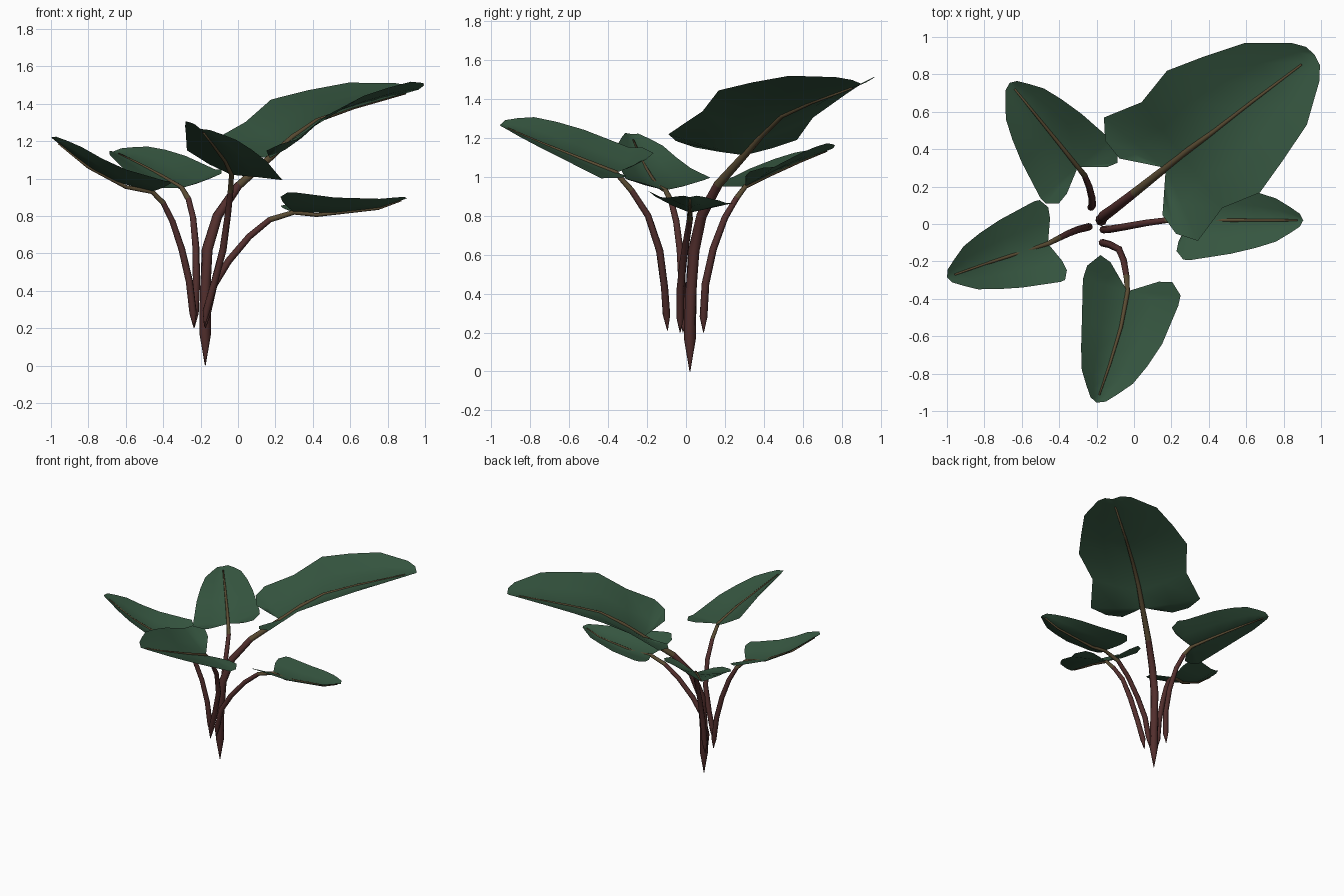
import bpy, bmesh
from mathutils import Vector

if "Cube" in bpy.data.objects:
    bpy.data.objects.remove(bpy.data.objects["Cube"])


def material(name, rgb):
    m = bpy.data.materials.new(name)
    m.diffuse_color = (*rgb, 1)
    m.use_nodes = True
    m.node_tree.nodes["Principled BSDF"].inputs["Base Color"].default_value = m.diffuse_color
    return m


GREEN = material("leaf_green", (0.036, 0.092, 0.051))
RED = material("stem_red", (0.085, 0.028, 0.026))
OLIVE = material("midrib_olive", (0.10, 0.07, 0.032))

# Half outlines from notch to tip: (position along midrib, half width, lift factor)
ARROW = [(-.17, .23, 1), (-.2, .34, 1), (-.1, .435, 1), (0, .44, 1), (.36, .37, 1),
         (.58, .305, 1), (.76, .235, 1), (.88, .145, 1), (.97, .07, 1)]
BROAD = [(-.167, .19, .8), (-.17, .313, .9), (-.1, .415, 1), (.11, .356, 1.5), (.32, .41, 1.05),
         (.52, .35, 1), (.74, .275, 1), (.94, .125, 1), (.99, .06, 1)]


def finish(bm, name, mats):
    me = bpy.data.meshes.new(name)
    bm.to_mesh(me)
    bm.free()
    for m in mats:
        me.materials.append(m)
    for p in me.polygons:
        p.use_smooth = True
    ob = bpy.data.objects.new(name, me)
    bpy.context.collection.objects.link(ob)
    return ob


def make_stem(name, pts, notch, r_base, r_notch, r_tip, sides=8):
    """Tapered tube with a pointed foot, carrying on as the leaf midrib."""
    bm = bmesh.new()
    rings = []
    last = len(pts) - 1
    for i, p in enumerate(pts):
        if i == 0:
            r = 0.002
        elif i <= notch:
            r = r_base + (r_notch - r_base) * ((i - 1) / (notch - 1)) ** 2
        else:
            r = r_notch + (r_tip - r_notch) * (i - notch) / (last - notch)
        d = (pts[min(i + 1, last)] - pts[max(i - 1, 0)]).normalized()
        ret = bmesh.ops.create_circle(bm, segments=sides, radius=r)
        q = d.to_track_quat('Z', 'Y')
        for v in ret['verts']:
            v.co = q @ v.co + p
        rings.append(ret['verts'])
    for i, (a, b) in enumerate(zip(rings, rings[1:])):
        # match each ring to its neighbour to avoid twisting
        ca, cb = pts[i], pts[i + 1]
        ref = (a[0].co - ca).normalized()
        k = max(range(sides), key=lambda j: (b[j].co - cb).normalized().dot(ref))
        b[:] = b[k:] + b[:k]
        for j in range(sides):
            n = (j + 1) % sides
            f = bm.faces.new((a[j], a[n], b[n], b[j]))
            f.material_index = 1 if i >= notch - 1 else 0
    bm.faces.new(rings[-1])
    bmesh.ops.recalc_face_normals(bm, faces=bm.faces)
    finish(bm, name, (RED, OLIVE))


def make_blade(name, spine, outline, halves):
    """Folded blade; halves = (lobe slope, tip slope, width, lobe length) left and right."""
    flat = spine[-1] - spine[0]
    flat.z = 0
    length = flat.length
    fwd = flat.normalized()
    along = [(p - spine[0]).dot(fwd) / length for p in spine]

    def on_spine(s):
        s = min(max(s, 0), 1)
        for a, b, p, q in zip(along, along[1:], spine, spine[1:]):
            if s <= b + 1e-6:
                return p.lerp(q, (s - a) / (b - a))
        return spine[-1].copy()

    bm = bmesh.new()
    for side, (lobe, tip, width, back) in zip((1, -1), halves):
        out = Vector((-fwd.y, fwd.x, 0)) * side
        rows = [[on_spine(0)] * 3]
        for s, w, factor in outline:
            w *= length * width
            root = on_spine(s)
            edge = root + out * w + fwd * min(s, 0) * length * back
            slope = (lobe + (tip - lobe) * max(s, 0)) * factor
            mid = root.lerp(edge, 0.5)
            mid.z += w * slope * 0.43
            edge.z += w * slope
            rows.append([root, mid, edge])
        rows.append([on_spine(1)] * 3)
        grid = [[bm.verts.new(c) for c in row] for row in rows]
        for a, b in zip(grid, grid[1:]):
            for k in range(2):
                q = (a[k], a[k + 1], b[k + 1], b[k])
                bm.faces.new(q if side < 0 else q[::-1])
    bmesh.ops.remove_doubles(bm, verts=bm.verts, dist=1e-4)
    bmesh.ops.dissolve_degenerate(bm, edges=bm.edges, dist=1e-5)
    bmesh.ops.recalc_face_normals(bm, faces=bm.faces)
    if sum(f.normal.z * f.calc_area() for f in bm.faces) < 0:
        bmesh.ops.reverse_faces(bm, faces=bm.faces)
    finish(bm, name, (GREEN,))


def plant_leaf(name, path, notch, radii, outline, halves):
    pts = [Vector(p) for p in path]
    rib = pts[:-1] + [pts[-2].lerp(pts[-1], 0.8)]
    make_stem(name + "_stem", rib, notch, *radii)
    make_blade(name + "_blade", pts[notch:], outline, halves)


THIN = (.02, .013, .005)

# Tall broad leaf, back right
plant_leaf("tall_leaf",
           [(-.175, .02, 0), (-.175, .02, .17), (-.175, .025, .4), (-.165, .04, .62),
            (-.11, .08, .8), (.0, .165, .96), (.17, .3, 1.11),
            (.29, .395, 1.22), (.42, .49, 1.31), (.62, .645, 1.38), (.965, .905, 1.475)],
           6, (.031, .019, .006), BROAD, ((.19, .4, 1, 1), (.26, .4, 1, 1)))

# Low leaf, right
plant_leaf("right_leaf",
           [(-.175, -.03, .2), (-.165, -.03, .28), (-.13, -.028, .43), (-.05, -.015, .56),
            (.06, .005, .69), (.17, .02, .78), (.3, .02, .82),
            (.42, .02, .805), (.75, .02, .84), (.905, .02, .895)],
           6, THIN, ARROW, ((.2, .4, .82, .6), (.5, .4, .8, .6)))

# Front leaf, rolled to one side
plant_leaf("front_leaf",
           [(-.18, -.095, .21), (-.17, -.1, .29), (-.13, -.11, .43), (-.08, -.135, .62),
            (-.055, -.195, .8), (-.04, -.28, .93), (-.035, -.36, 1.02),
            (-.07, -.55, 1.095), (-.13, -.75, 1.175), (-.2, -.955, 1.265)],
           6, THIN, ARROW, ((-.1, .05, 1.04, .9), (.53, .85, .91, 1.2)))

# Left leaf
plant_leaf("left_leaf",
           [(-.235, -.015, .2), (-.24, -.015, .28), (-.26, -.02, .45), (-.3, -.03, .62),
            (-.35, -.05, .77), (-.4, -.075, .87), (-.46, -.105, .93),
            (-.6, -.15, .955), (-.8, -.215, 1.06), (-1.0, -.285, 1.22)],
           6, THIN, ARROW, ((.27, .5, .86, .45), (.28, .35, .95, .55)))

# Back left leaf
plant_leaf("back_leaf",
           [(-.235, .09, .2), (-.23, .09, .28), (-.222, .1, .45), (-.225, .14, .63),
            (-.24, .2, .79), (-.265, .26, .89), (-.3, .305, .95),
            (-.4, .43, 1.01), (-.53, .59, 1.08), (-.665, .755, 1.145)],
           6, THIN, ARROW, ((.0, .2, 1.02, .75), (.43, .6, .9, 1)))
